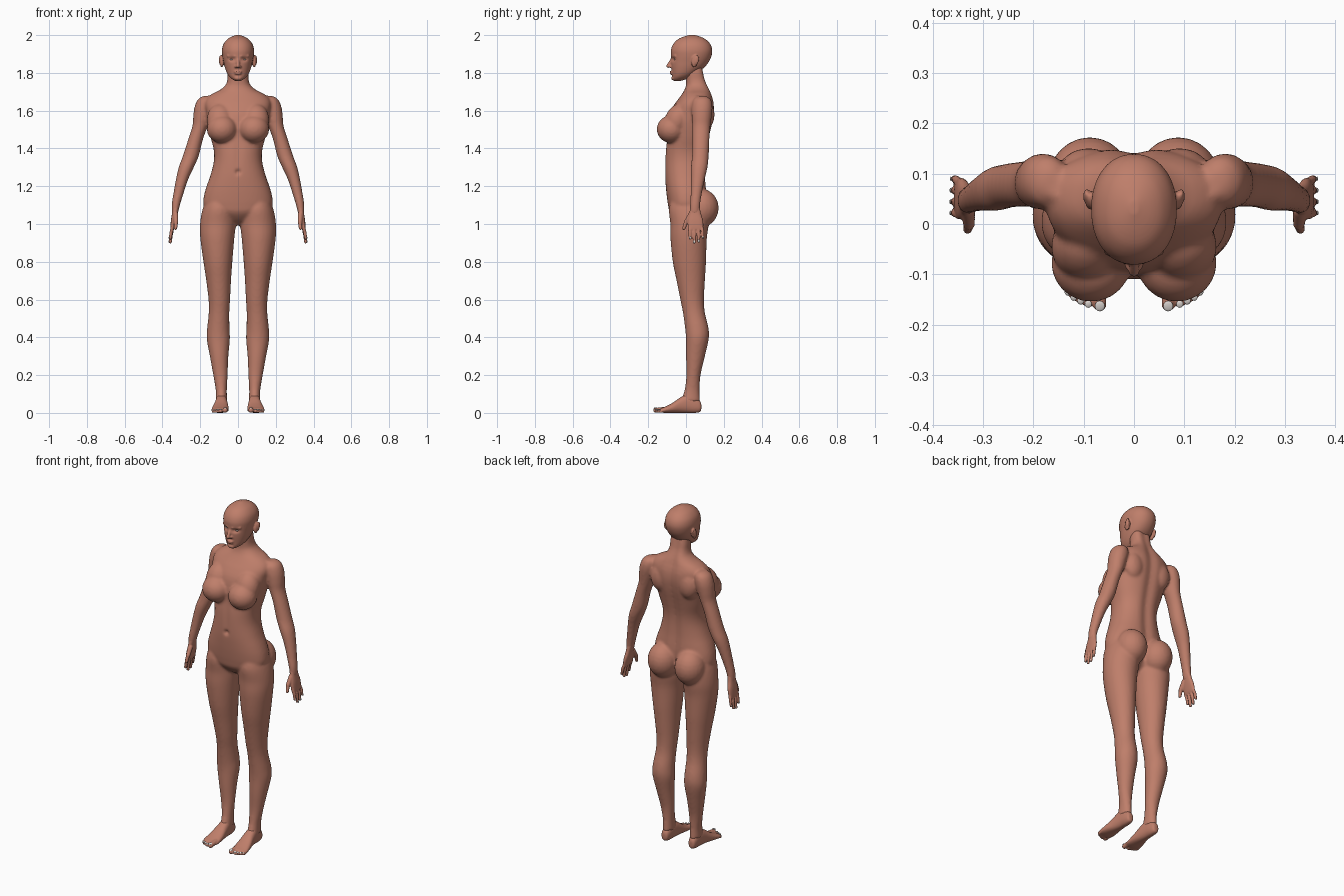
import bpy, bmesh, math
from mathutils import Vector, Matrix


def material(name, rgb):
    m = bpy.data.materials.new(name)
    m.diffuse_color = (*rgb, 1)
    return m


SKIN = material("skin", (0.52, 0.21, 0.145))
NAIL = material("nail", (0.75, 0.70, 0.67))
EYE = material("eye_white", (0.55, 0.45, 0.42))


def smooth_rows(rows, n=4):
    """Catmull-Rom interpolation of a table of numbers."""
    out = []
    for i in range(len(rows) - 1):
        a, b, c, d = (rows[max(i - 1, 0)], rows[i], rows[i + 1], rows[min(i + 2, len(rows) - 1)])
        for k in range(n):
            t = k / n
            out.append([0.5 * (2 * q + (r - p) * t + (2 * p - 5 * q + 4 * r - s) * t * t
                               + (3 * q - p - 3 * r + s) * t ** 3) for p, q, r, s in zip(a, b, c, d)])
    return out + [list(rows[-1])]


def skin_rings(bm, rings):
    """Join rings of points into a closed tube."""
    rings = [[bm.verts.new(co) for co in ring] for ring in rings]
    n = len(rings[0])
    for r0, r1 in zip(rings, rings[1:]):
        for k in range(n):
            bm.faces.new((r0[k], r0[(k + 1) % n], r1[(k + 1) % n], r1[k]))
    bm.faces.new(rings[0])
    bm.faces.new(rings[-1])


def loft(bm, rows, side=1, axis="z", power=2.0, furrow=0.0, seg=36):
    """Skin through oval rings; a row is (height, x0, x1, y0, y1) along the axis."""
    rings = []
    for h, x0, x1, y0, y1 in smooth_rows(rows):
        ring = []
        for k in range(seg):
            a = 2 * math.pi * k / seg
            c, s = math.cos(a), math.sin(a)
            x = (x0 + x1) / 2 + (x1 - x0) / 2 * math.copysign(abs(c) ** (2 / power), c)
            y = (y0 + y1) / 2 + (y1 - y0) / 2 * math.copysign(abs(s) ** (2 / power), s)
            if s > 0:
                y -= furrow * math.exp(-(x / 0.028) ** 2)
            ring.append((side * x, y, h) if axis == "z" else (side * x, h, y))
        rings.append(ring)
    skin_rings(bm, rings)


def revolve(bm, profile, m, seg=14):
    turn = [2 * math.pi * k / seg for k in range(seg)]
    skin_rings(bm, [[m @ Vector((r * math.cos(a), r * math.sin(a), h)) for a in turn] for h, r in profile])


ARC = [math.radians(a) for a in range(-86, 87, 172 // 12)]


def blob(bm, c, r, side=1, tilt=0.0, seg=24):
    """Ellipsoid, tilted about x."""
    m = Matrix.Translation((side * c[0], c[1], c[2])) @ Matrix.Rotation(tilt, 4, "X") @ Matrix.Diagonal((*r, 1))
    revolve(bm, [(math.sin(a), math.cos(a)) for a in ARC], m, seg)


def limb(bm, p, q, r0, r1, side=1):
    """Rounded, tapered finger-like stick."""
    p, q = Vector((side * p[0], p[1], p[2])), Vector((side * q[0], q[1], q[2]))
    d = q - p
    m = Matrix.Translation(p) @ d.to_track_quat("Z", "Y").to_matrix().to_4x4()
    profile = [(r0 * math.sin(a), r0 * math.cos(a)) for a in ARC if a < 0.01]
    profile += [(d.length + r1 * math.sin(a), r1 * math.cos(a)) for a in ARC if a > -0.01]
    revolve(bm, profile, m)


def finish(name, bm, mat, voxel=0, smooth=0, dents=()):
    bmesh.ops.recalc_face_normals(bm, faces=bm.faces)
    me = bpy.data.meshes.new(name)
    bm.to_mesh(me)
    bm.free()
    ob = bpy.data.objects.new(name, me)
    bpy.context.collection.objects.link(ob)
    bpy.context.view_layer.objects.active = ob
    if voxel:
        mod = ob.modifiers.new("fuse", "REMESH")
        mod.mode, mod.voxel_size = "VOXEL", voxel
        mod = ob.modifiers.new("soften", "SMOOTH")
        mod.factor, mod.iterations = 0.5, smooth
        for mod_name in ("fuse", "soften"):
            bpy.ops.object.modifier_apply(modifier=mod_name)
    # soft dents pushed towards the back on the front side
    for x, z, rx, rz, depth in dents:
        for v in ob.data.vertices:
            co = v.co
            if co.y < 0 and abs(co.x - x) < 3 * rx and abs(co.z - z) < 3 * rz:
                co.y += depth * math.exp(-((co.x - x) / rx) ** 2 - ((co.z - z) / rz) ** 2)
    ob.data.materials.clear()
    ob.data.materials.append(mat)
    ob.data.polygons.foreach_set("use_smooth", [True] * len(ob.data.polygons))


# torso and neck: height, half width, front, back
TORSO = [(0.995, .03, -.01, .05), (1.02, .08, -.05, .08), (1.06, .15, -.085, .095), (1.10, .182, -.095, .105),
         (1.15, .18, -.102, .11), (1.20, .166, -.107, .108), (1.26, .145, -.111, .104), (1.33, .128, -.111, .104),
         (1.39, .128, -.108, .11), (1.46, .145, -.10, .125), (1.53, .16, -.098, .142), (1.59, .168, -.085, .151),
         (1.635, .175, -.06, .15), (1.665, .165, -.038, .144), (1.69, .135, -.02, .136), (1.71, .095, -.008, .13),
         (1.735, .066, 0, .12), (1.765, .056, 0, .108), (1.80, .055, 0, .10), (1.85, .05, .01, .09)]
# leg: height, inner x, outer x, front, back
LEG = [(1.15, .04, .16, -.07, .09), (1.08, .018, .187, -.09, .12), (1.0, .012, .201, -.083, .12),
       (.92, .02, .199, -.082, .11), (.8, .03, .183, -.07, .106), (.7, .037, .168, -.05, .10),
       (.6, .042, .156, -.03, .095), (.53, .046, .155, -.016, .1), (.45, .045, .163, -.005, .119),
       (.39, .043, .165, 0, .12), (.3, .051, .149, 0, .10), (.2, .055, .131, .002, .077),
       (.12, .059, .118, -.008, .072), (.06, .058, .118, -.03, .075)]
# arm: height, centre x, centre y, half width, half depth
ARM = [(1.678, .168, .085, .015, .02), (1.66, .172, .085, .04, .046), (1.62, .180, .085, .05, .055),
       (1.57, .190, .083, .047, .053), (1.52, .200, .081, .041, .048), (1.45, .224, .079, .039, .045),
       (1.36, .250, .076, .042, .044), (1.30, .274, .070, .04, .044), (1.23, .298, .062, .032, .036),
       (1.15, .318, .053, .026, .029), (1.10, .329, .048, .022, .027), (1.05, .335, .046, .016, .025)]

bm = bmesh.new()
loft(bm, [(z, -w, w, f, b) for z, w, f, b in TORSO], power=2.25, furrow=0.012, seg=64)
for s in (-1, 1):
    loft(bm, LEG, s)
    loft(bm, [(z, x - a, x + a, y - b, y + b) for z, x, y, a, b in ARM], s)
    blob(bm, (.088, .083, 1.085), (.085, .09, .10), s)              # buttock
    blob(bm, (.085, -.077, 1.502), (.08, .078, .074), s)            # breast
    blob(bm, (.095, -.045, 1.55), (.07, .066, .09), s, -0.35)       # upper breast
    blob(bm, (.09, .105, 1.58), (.06, .046, .08), s)                # shoulder blade
    limb(bm, (.02, -.005, 1.668), (.16, .06, 1.668), .013, .013, s)  # collarbone
finish("body", bm, SKIN, 0.008, 4, [(0, 1.275, .012, .012, .014), (0, 1.37, .02, .09, .004)])

# head: height, half width, front, back
HEAD = [(1.757, .014, -.062, -.03), (1.766, .03, -.071, .0), (1.78, .046, -.073, .03), (1.80, .059, -.074, .06),
        (1.83, .070, -.078, .098), (1.86, .077, -.08, .122), (1.89, .083, -.08, .135), (1.92, .085, -.08, .139),
        (1.95, .078, -.069, .13), (1.975, .06, -.047, .108), (1.99, .038, -.018, .08), (2.001, .008, .02, .045)]
bm = bmesh.new()
loft(bm, [(z, -w, w, f, b) for z, w, f, b in HEAD], power=2.15, seg=48)
limb(bm, (0, -.074, 1.872), (0, -.094, 1.837), .008, .011)          # nose
blob(bm, (0, -.076, 1.806), (.022, .011, .0045))                    # upper lip
blob(bm, (0, -.075, 1.796), (.019, .011, .0055))                    # lower lip
blob(bm, (0, -.066, 1.772), (.02, .012, .012))                      # chin
for s in (-1, 1):
    blob(bm, (.011, -.081, 1.833), (.008, .010, .007), s)           # nostril wing
    limb(bm, (.016, -.072, 1.888), (.052, -.055, 1.890), .009, .008, s)  # brow
    blob(bm, (.086, .047, 1.862), (.011, .018, .033), s, -0.2)      # ear
    blob(bm, (.094, .055, 1.868), (.007, .014, .026), s, -0.2)      # ear rim
finish("head", bm, SKIN, 0.004, 3, [(.032, 1.872, .017, .011, .011), (-.032, 1.872, .017, .011, .011)])

# eyes
bm = bmesh.new()
for s in (-1, 1):
    blob(bm, (.032, -.053, 1.871), (.013, .012, .006), s)
finish("eyes", bm, EYE)

# feet: y, inner x, outer x, bottom, top
FOOT = [(.081, .08, .098, .02, .045), (.075, .069, .108, .006, .062), (.05, .062, .114, .0, .085),
        (.01, .058, .118, .0, .10), (-.03, .054, .124, .0, .082), (-.07, .05, .134, .0, .054),
        (-.11, .049, .141, .0, .033), (-.135, .054, .138, .002, .024)]
TOES = [(.068, -.160, .0135), (.091, -.157, .0095), (.106, -.151, .009), (.120, -.144, .0085), (.132, -.134, .008)]
FINGERS = [(.018, .022, .925, .0095), (.041, .044, .904, .0098), (.063, .067, .908, .0095), (.083, .090, .928, .0085)]
nails = bmesh.new()
for s, label in ((-1, "right"), (1, "left")):
    bm = bmesh.new()
    loft(bm, FOOT, s, "y", 2.3)
    for x, y, r in TOES:
        limb(bm, (x, -.11, r + .006), (x, y, r), r, r, s)
        blob(nails, (x, y - r * .25, 2 * r - .001), (r * .75, r * .8, .0028), s, 0.25, 12)
    finish(label + "_foot", bm, SKIN, 0.004, 3)

    # hand: height, inner x, outer x, front, back
    bm = bmesh.new()
    loft(bm, [(1.10, .310, .346, .024, .072), (1.06, .319, .349, .018, .078), (1.02, .326, .355, .010, .090),
              (.985, .334, .358, .009, .092), (.97, .340, .358, .012, .09)], s, power=2.4)
    for y0, y1, z, r in FINGERS:
        mid = (.354, (y0 + y1) / 2 + .002, (z + .985) / 2)
        limb(bm, (.346, y0, .985), mid, r, r, s)
        limb(bm, mid, (.358, y1, z), r, r * .8, s)
        blob(nails, (.358 + r * .72, y1, z + .002), (.002, r * .5, r * .8), s, 0, 12)
    limb(bm, (.330, .026, 1.05), (.328, .000, 1.01), .014, .012, s)  # thumb
    limb(bm, (.328, .000, 1.01), (.331, -.011, .977), .011, .009, s)
    finish(label + "_hand", bm, SKIN, 0.0035, 3)
finish("nails", nails, NAIL)
